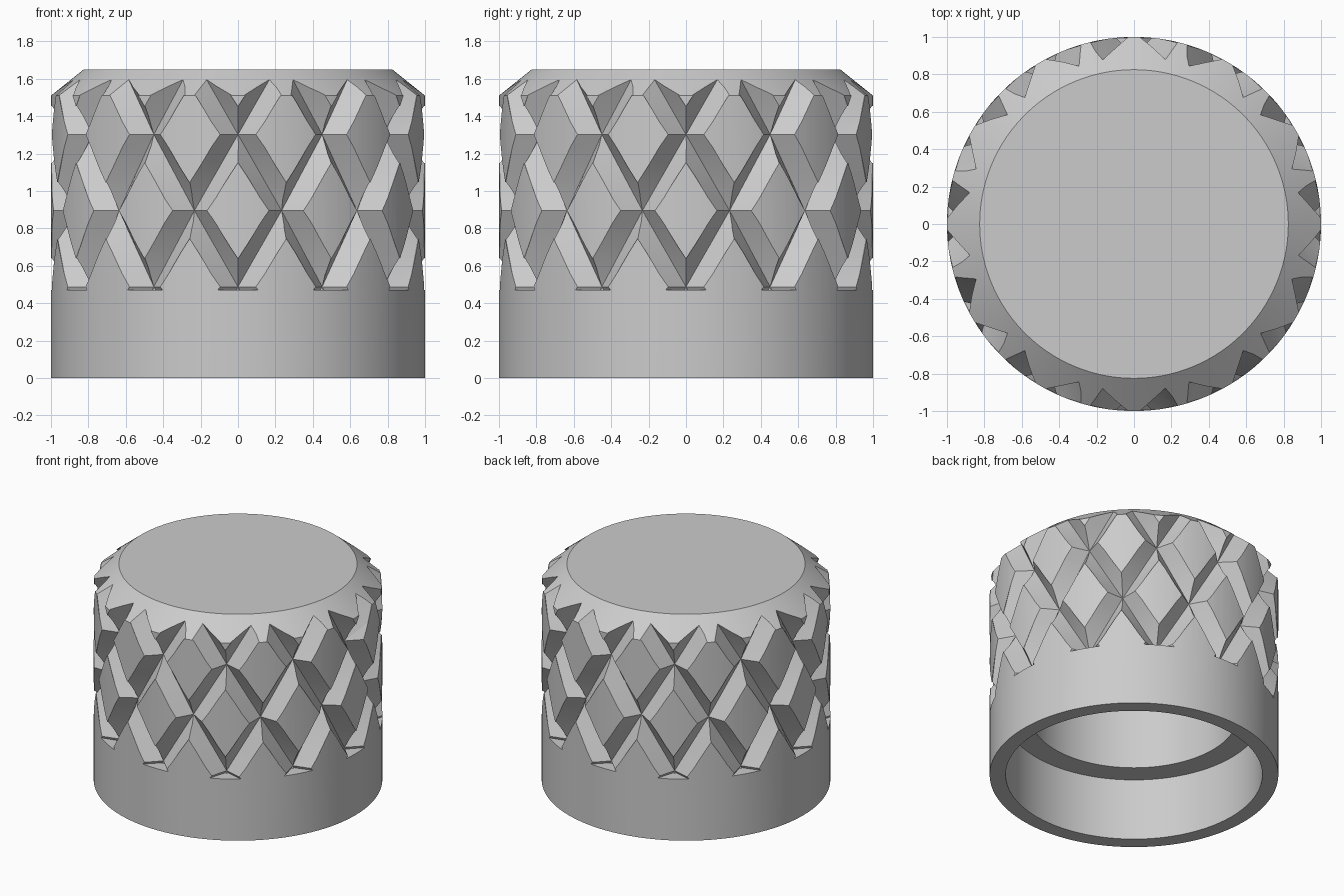
import bpy, bmesh
from math import radians, sin, cos, pi
from mathutils import Vector

if "Cube" in bpy.data.objects:
    bpy.data.objects.remove(bpy.data.objects["Cube"], do_unlink=True)

SIDES = 180          # roundness of the turned body
GROOVES = 12         # grooves in each winding direction
NODE_Z, PITCH = 0.488, 0.407   # first crossing height, spacing of crossings
START_Z = 0.47
DEPTH = 0.1          # half diagonal of the square groove cutter

grey = bpy.data.materials.new("plain grey")
grey.use_nodes = True
grey.diffuse_color = (0.6, 0.6, 0.6, 1)
grey.node_tree.nodes["Principled BSDF"].inputs["Base Color"].default_value = (0.6, 0.6, 0.6, 1)


def make_object(name, bm):
    bmesh.ops.recalc_face_normals(bm, faces=bm.faces)
    mesh = bpy.data.meshes.new(name)
    bm.to_mesh(mesh)
    bm.free()
    mesh.materials.append(grey)
    obj = bpy.data.objects.new(name, mesh)
    bpy.context.collection.objects.link(obj)
    return obj


def bridge(bm, lower, upper):
    n = len(lower)
    for i in range(n):
        j = (i + 1) % n
        bm.faces.new((lower[i], lower[j], upper[j], upper[i]))


def loft(bm, rings):
    """Skin closed rings of points and cap both ends."""
    rings = [[bm.verts.new(p) for p in ring] for ring in rings]
    for a, b in zip(rings, rings[1:]):
        bridge(bm, a, b)
    bm.faces.new(rings[0])
    bm.faces.new(rings[-1])


def circle(r, z):
    return [(r * cos(2 * pi * i / SIDES), r * sin(2 * pi * i / SIDES), z) for i in range(SIDES)]


def square(angle, z):
    """Square standing on its corner, centred on the cap's outer surface."""
    out = Vector((cos(angle), sin(angle), 0))
    side = Vector((-sin(angle), cos(angle), 0))
    centre = out + Vector((0, 0, z))
    return [centre + DEPTH * d for d in (-out, side, out, -side)]


def groove_rings(start, hand):
    """Twisted square bar, straight between the crossing heights."""
    node = lambda k: square(start + hand * k * pi / GROOVES, NODE_Z + k * PITCH)
    mix = lambda k, t: [a.lerp(b, t) for a, b in zip(node(k), node(k + 1))]
    rings = [mix(-1, 1 - (NODE_Z - START_Z) / PITCH)]
    for k in range(3):
        rings += [mix(k, t / 4) for t in range(4)]
    return rings + [node(3)]


# Hollow cap: stepped bore, flat rim, outer wall and chamfered top
bm = bmesh.new()
loft(bm, [circle(r, z) for r, z in (
    (0.72, 1.5), (0.72, 0.473), (0.889, 0.473), (0.889, 0),
    (1, 0), (1, 1.51), (0.825, 1.65))])
cap = make_object("knurled_cap", bm)

# Diamond knurling: left-hand then right-hand set of grooves
bpy.context.view_layer.objects.active = cap
cap.select_set(True)
for hand in (1, -1):
    bm = bmesh.new()
    for i in range(GROOVES):
        loft(bm, groove_rings(i * 2 * pi / GROOVES, hand))
    cutter = make_object("groove_cutter", bm)
    cutter.hide_render = True
    cut = cap.modifiers.new("grooves", 'BOOLEAN')
    cut.operation = 'DIFFERENCE'
    cut.solver = 'EXACT'
    cut.object = cutter
    bpy.ops.object.modifier_apply(modifier=cut.name)
    bpy.data.objects.remove(cutter, do_unlink=True)

bpy.ops.object.shade_smooth_by_angle(angle=radians(11))
